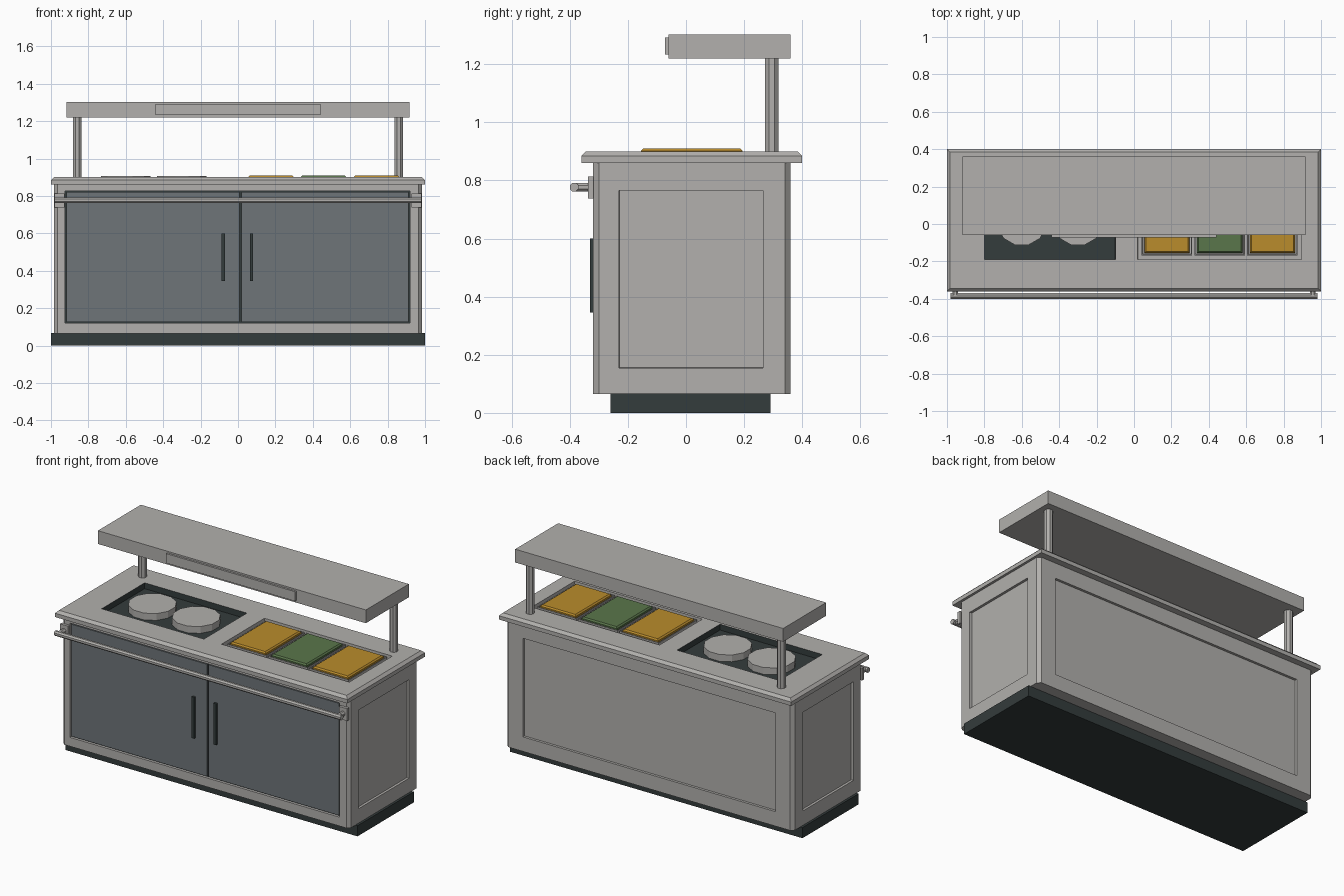
import bpy, bmesh
from math import pi
from mathutils import Vector, Matrix

old = bpy.data.objects.get("Cube")
if old:
    bpy.data.objects.remove(old, do_unlink=True)


def material(name, rgb):
    m = bpy.data.materials.new(name)
    m.use_nodes = True
    m.diffuse_color = (*rgb, 1)
    m.node_tree.nodes["Principled BSDF"].inputs["Base Color"].default_value = (*rgb, 1)
    return m


steel = material("brushed_steel", (0.445, 0.434, 0.418))
slate = material("slate_door", (0.156, 0.178, 0.191))
dark = material("dark_trim", (0.034, 0.045, 0.045))
amber = material("amber_food", (0.49, 0.262, 0.025))
green = material("green_food", (0.102, 0.181, 0.07))


def finish(name, bm, *mats):
    mesh = bpy.data.meshes.new(name)
    bm.to_mesh(mesh)
    bm.free()
    ob = bpy.data.objects.new(name, mesh)
    for m in mats:
        mesh.materials.append(m)
    bpy.context.scene.collection.objects.link(ob)
    return ob


def box_mesh(lo, hi):
    lo, hi = Vector(lo), Vector(hi)
    bm = bmesh.new()
    bmesh.ops.create_cube(bm, size=1)
    for v in bm.verts:
        v.co = (lo + hi) / 2 + v.co * (hi - lo)
    return bm


def bevel(bm, width, rule):
    edges = [e for e in bm.edges if rule(*[v.co for v in e.verts])]
    bmesh.ops.bevel(bm, geom=edges, offset=width, segments=1, affect='EDGES')


def box(name, lo, hi, mat, top_bevel=0):
    bm = box_mesh(lo, hi)
    if top_bevel:
        bevel(bm, top_bevel, lambda a, b: min(a.z, b.z) > hi[2] - 1e-4)
    return finish(name, bm, mat)


def rod(name, start, end, radius, mat, sides=8):
    start, end = Vector(start), Vector(end)
    axis = end - start
    bm = bmesh.new()
    turn = axis.to_track_quat('Z', 'Y').to_matrix().to_4x4()
    place = Matrix.Translation((start + end) / 2) @ turn @ Matrix.Rotation(pi / sides, 4, 'Z')
    bmesh.ops.create_cone(bm, cap_ends=True, segments=sides, radius1=radius,
                          radius2=radius, depth=axis.length, matrix=place)
    return finish(name, bm, mat)


def recess(bm, normal, lo, hi, depth):
    """Sink a rectangle into the large flat face pointing along normal."""
    bm.normal_update()
    normal = Vector(normal)
    face = max((f for f in bm.faces if f.normal.dot(normal) > 0.99),
               key=lambda f: f.calc_area())
    bmesh.ops.inset_individual(bm, faces=[face], thickness=0.03)
    across = 0 if abs(normal.y) > 0.5 else 1
    mid = face.calc_center_median()
    for v in face.verts:
        for axis, k in ((across, 0), (2, 1)):
            v.co[axis] = lo[k] if v.co[axis] < mid[axis] else hi[k]
    bmesh.ops.inset_region(bm, faces=[face], thickness=0.0005, depth=-depth)


# Plinth and cabinet with chamfered corners and recessed panels
box("plinth", (-1, -0.26, 0), (1, 0.29, 0.066), dark)
bm = box_mesh((-0.985, -0.32, 0.065), (0.985, 0.36, 0.86))
bevel(bm, 0.02, lambda a, b: abs(a.z - b.z) > 0.1)
for side in (-1, 1):
    recess(bm, (side, 0, 0), (-0.23, 0.155), (0.265, 0.765), 0.015)
recess(bm, (0, 1, 0), (-0.865, 0.155), (0.865, 0.765), 0.015)
recess(bm, (0, -1, 0), (-0.925, 0.12), (0.92, 0.827), 0.025)
finish("cabinet", bm, steel)

# Doors on a dark backing, with upright handles
box("door_backing", (-0.924, -0.305, 0.121), (0.919, -0.296, 0.826), dark)
for name, x0, x1, hx in (("right", -0.918, 0.008, -0.078), ("left", 0.018, 0.912, 0.072)):
    box(name + "_door", (x0, -0.315, 0.127), (x1, -0.304, 0.82), slate)
    box(name + "_door_handle", (hx - 0.009, -0.33, 0.345), (hx + 0.009, -0.314, 0.6), dark)

# Worktop with a dark hob pocket and a steel food well
HOB, WELL = (-0.8, -0.1), (0.02, 0.895)
FRONT, BACK = -0.19, 0.23
bm = box_mesh((-1, -0.36, 0.86), (1, 0.4, 0.9))
bevel(bm, 0.016, lambda a, b: min(a.z, b.z) > 0.89)
cuts = [(Vector((x, 0, 0)), Vector((1, 0, 0))) for x in HOB + WELL]
cuts += [(Vector((0, y, 0)), Vector((0, 1, 0))) for y in (FRONT, BACK)]
for point, normal in cuts:
    bmesh.ops.bisect_plane(bm, geom=bm.verts[:] + bm.edges[:] + bm.faces[:],
                           plane_co=point, plane_no=normal)
bm.normal_update()
for (x0, x1), depth, index in ((HOB, 0.036, 1), (WELL, 0.03, 0)):
    pocket = []
    for f in bm.faces:
        c = f.calc_center_median()
        if f.normal.z > 0.9 and x0 < c.x < x1 and FRONT < c.y < BACK:
            pocket.append(f)
    walls = bmesh.ops.inset_region(bm, faces=pocket, thickness=0.0005, depth=-depth)["faces"]
    for f in pocket + walls:
        f.material_index = index
finish("worktop", bm, steel, dark)

# Round hot plates
for i, x in enumerate((-0.6, -0.3)):
    rod(f"hot_plate_{i + 1}", (x, 0.02, 0.863), (x, 0.02, 0.906), 0.137, steel, 12)

# Food pans
for i, mat in enumerate((amber, green, amber)):
    x = 0.176 + i * 0.282
    bm = box_mesh((x - 0.135, -0.168, 0.868), (x + 0.135, 0.208, 0.898))
    bm.normal_update()
    top = [f for f in bm.faces if f.normal.z > 0.9]
    bmesh.ops.inset_region(bm, faces=top, thickness=0.008)
    bmesh.ops.inset_region(bm, faces=top, thickness=0.002, depth=-0.012)
    finish(f"food_pan_{i + 1}", bm, steel)
    box(f"food_{i + 1}", (x - 0.121, -0.155, 0.88), (x + 0.121, 0.195, 0.91), mat, 0.008)

# Towel rail on brackets, and posts for the overhead canopy
rod("front_rail", (-0.98, -0.385, 0.777), (0.98, -0.385, 0.777), 0.016, steel)
for side, name in ((-1, "right"), (1, "left")):
    x = side * 0.955
    box(name + "_rail_bracket", (x - 0.027, -0.337, 0.738), (x + 0.027, -0.318, 0.814), steel)
    rod(name + "_rail_arm", (x, -0.385, 0.777), (x, -0.33, 0.777), 0.016, steel)
    rod(name + "_canopy_post", (side * 0.86, 0.295, 0.89), (side * 0.86, 0.295, 1.23), 0.025, steel)

# Overhead canopy with a front plate
box("canopy", (-0.917, -0.06, 1.22), (0.917, 0.36, 1.302), steel)
box("canopy_front_plate", (-0.442, -0.072, 1.233), (0.442, -0.059, 1.292), steel)
